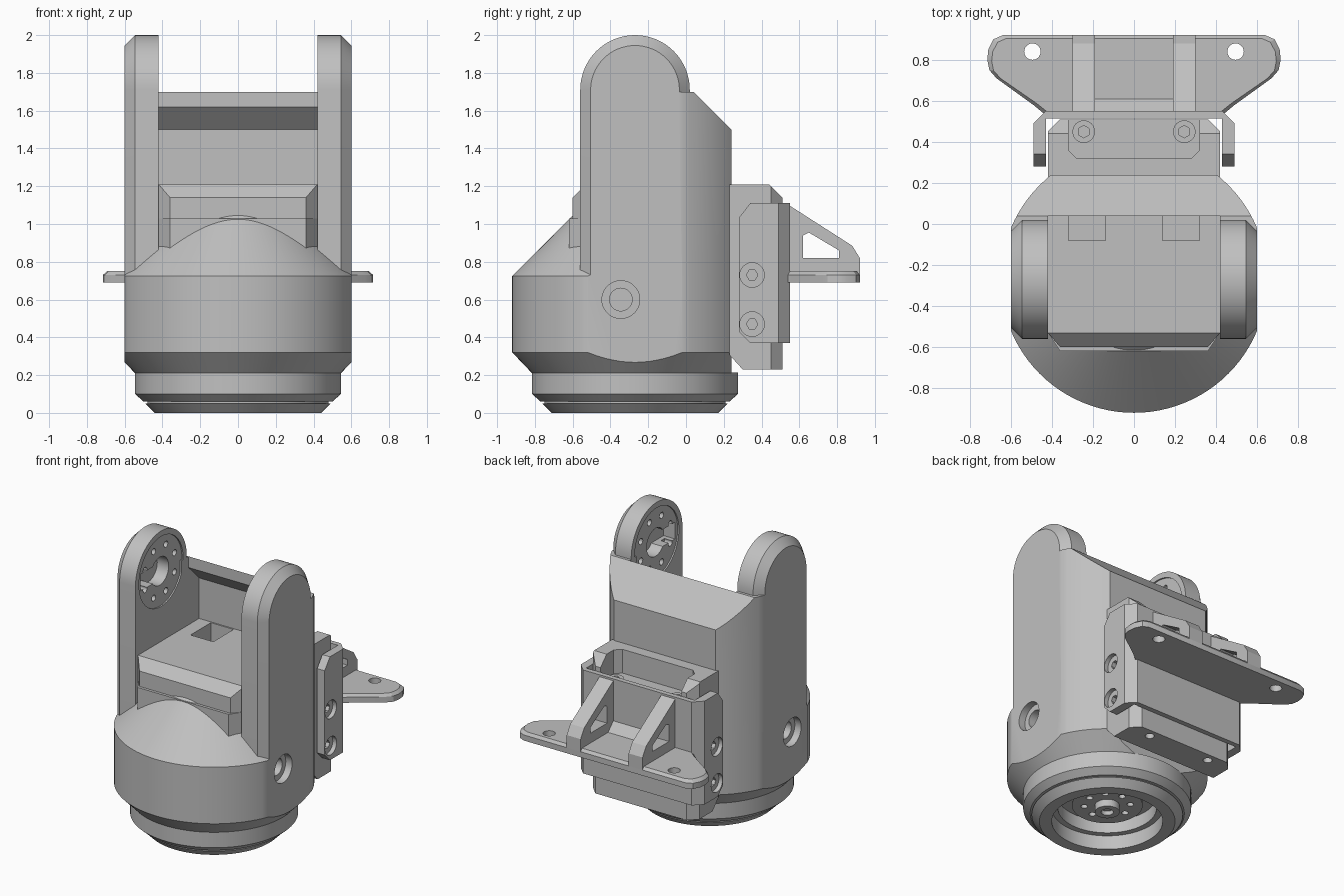
import bpy, bmesh, math
from mathutils import Matrix, Vector

cube = bpy.data.objects.get("Cube")
if cube:
    bpy.data.objects.remove(cube, do_unlink=True)

GREY = (0.53, 0.53, 0.53, 1.0)
mat = bpy.data.materials.new("plain grey")
mat.use_nodes = True
mat.diffuse_color = GREY
mat.node_tree.nodes["Principled BSDF"].inputs["Base Color"].default_value = GREY

AXIS_Y = -0.27   # centre line of the round parts
ARM_Z = 1.71     # pivot height of the arms
parts = []


def finish(name, bm):
    bmesh.ops.remove_doubles(bm, verts=bm.verts, dist=1e-5)
    bmesh.ops.recalc_face_normals(bm, faces=bm.faces)
    mesh = bpy.data.meshes.new(name)
    bm.to_mesh(mesh)
    bm.free()
    mesh.materials.append(mat)
    obj = bpy.data.objects.new(name, mesh)
    bpy.context.scene.collection.objects.link(obj)
    parts.append(obj)
    return obj


def loft(name, rings):
    """Skin rings of equal point count and cap both ends."""
    bm = bmesh.new()
    rows = [[bm.verts.new(p) for p in ring] for ring in rings]
    n = len(rows[0])
    for a, b in zip(rows, rows[1:]):
        for i in range(n):
            j = (i + 1) % n
            bm.faces.new((a[i], a[j], b[j], b[i]))
    bm.faces.new(rows[0])
    bm.faces.new(rows[-1])
    return finish(name, bm)


def plan(name, pts, lo, hi):
    return loft(name, [[(x, y, z) for x, y in pts] for z in (lo, hi)])


def side(name, pts, lo, hi):
    return loft(name, [[(x, y, z) for y, z in pts] for x in (lo, hi)])


def box(name, x, y, z):
    return plan(name, [(x[0], y[0]), (x[1], y[0]), (x[1], y[1]), (x[0], y[1])], *z)


def both(half):
    """Complete a right half outline with its mirror image."""
    return half + [(-x, y) for x, y in reversed(half)]


def revolve(name, profile, steps=96):
    bm = bmesh.new()
    vs = [bm.verts.new((r, AXIS_Y, z)) for r, z in profile]
    es = [bm.edges.new(pair) for pair in zip(vs, vs[1:])]
    bmesh.ops.spin(bm, geom=vs + es, cent=(0, AXIS_Y, 0), axis=(0, 0, 1),
                   angle=math.tau, steps=steps)
    return finish(name, bm)


def pins(name, centres, r, length, axis="z", seg=24):
    """Separate cylinders in one mesh, centred on the given points."""
    bm = bmesh.new()
    turn = Matrix.Rotation(math.pi / 2, 4, "Y") if axis == "x" else Matrix()
    for c in centres:
        bmesh.ops.create_cone(bm, cap_ends=True, segments=seg, radius1=r, radius2=r,
                              depth=length, matrix=Matrix.Translation(Vector(c)) @ turn)
    return finish(name, bm)


def apply(obj, mod):
    bpy.context.view_layer.objects.active = obj
    bpy.ops.object.modifier_apply(modifier=mod.name)


def trim(obj, cutter, op="DIFFERENCE"):
    mod = obj.modifiers.new("trim", "BOOLEAN")
    mod.operation, mod.solver, mod.object = op, "EXACT", cutter
    apply(obj, mod)
    parts.remove(cutter)
    bpy.data.objects.remove(cutter, do_unlink=True)


def mirror(obj):
    apply(obj, obj.modifiers.new("mirror", "MIRROR"))


# Hollow round foot with its bearing lip
revolve("base_ring", [(0, .215), (.545, .215), (.545, .1), (.5, .06), (.48, .06),
                      (.48, .05), (.49, .05), (.44, 0), (.36, 0), (.36, .1),
                      (.32, .1), (.32, .19), (0, .19)])
hub = revolve("base_hub", [(0, .195), (.23, .195), (.23, .12), (.08, .12),
                           (.08, .07), (.04, .07), (.04, .1), (0, .1)], 48)
ring = [(.15 * math.cos(k * math.pi / 4), AXIS_Y + .15 * math.sin(k * math.pi / 4), .12)
        for k in range(8)]
trim(hub, pins("cutter", ring, .022, .08))

# Drum housing with flat sides, conical front and screw pockets
housing = revolve("drum_housing", [(0, .21), (.545, .21), (.65, .32), (.65, .725),
                                   (.3, 1.075), (0, 1.075)])
trim(housing, box("cutter", (-.6, .6), (-1.2, .24), (.1, 1.3)), "INTERSECT")
for r, length in ((.1, .1), (.06, .3)):
    trim(housing, pins("cutter", [(s * .6, -.345, .6) for s in (-1, 1)], r, length, "x", 40))

# Rear wall with sloped top and undercut lip
wall = revolve("rear_wall", [(0, .725), (.65, .725), (.65, 1.75), (0, 1.75)])
trim(wall, side("cutter", [(-.04, .6), (.24, .6), (.24, 1.5), (.04, 1.7), (-.04, 1.7)],
                -.6, .6), "INTERSECT")
trim(wall, side("cutter", [(-.2, .95), (.16, .95), (.16, 1.5), (.04, 1.62),
                           (.04, 1.8), (-.2, 1.8)], -.42, .42))


# Upright arms with rounded tops, chamfered outside
def arm_ring(x, r):
    arc = [(x, AXIS_Y - r * math.cos(a), ARM_Z + r * math.sin(a))
           for a in (math.pi * k / 32 for k in range(33))]
    return [(x, AXIS_Y - r, .725)] + arc + [(x, AXIS_Y + r, .725)]


arms = loft("upright_arms", [arm_ring(.42, .29), arm_ring(.545, .29), arm_ring(.6, .235)])
trim(arms, pins("cutter", [(.42, AXIS_Y, ARM_Z)], .25, .02, "x", 48))
trim(arms, pins("cutter", [(.42, AXIS_Y, ARM_Z)], .1, .2, "x", 32))
trim(arms, box("cutter", (.4, .52), (-.49, AXIS_Y), (ARM_Z - .06, ARM_Z + .06)))
bolts = [(.42, AXIS_Y + .18 * math.cos(a), ARM_Z + .18 * math.sin(a))
         for a in ((k + .5) * math.pi / 4 for k in range(8))]
trim(arms, pins("cutter", bolts, .022, .14, "x", 16))
mirror(arms)


# Motor block between the arms
def block_plan(front, edge=.36):
    return both([(.42, .2), (.42, -.53), (edge, front)])


plan("motor_block_lower", block_plan(-.62), .75, 1.03)
tiers = ((1.03, -.6, .36), (1.14, -.6, .36), (1.21, -.53, .42))
block = loft("motor_block_upper",
             [[(x, y, z) for x, y in block_plan(f, e)] for z, f, e in tiers])
for s in (-1, 1):
    trim(block, box("cutter", sorted((s * .14, s * .32)), (-.08, .15), (1.08, 1.3)))

# Rear cradle with an open pocket on top
cradle = plan("rear_cradle", both([(.42, .23), (.42, .45), (.36, .51)]), .1, 1.3)
trim(cradle, side("cutter", [(.2, .34), (.3, .23), (.55, .23), (.55, 1.1),
                             (.44, 1.21), (.2, 1.21)], -.5, .5), "INTERSECT")
trim(cradle, plan("cutter", both([(.32, .6), (.32, .36), (.28, .32)]), 1.04, 1.3))
corners = [(s * .245, .45, z) for s in (-1, 1) for z in (.23, 1.04)]
trim(cradle, pins("cutter", corners, .03, .16))
cups = pins("cradle_screws", [(s * .245, .45, 1.05) for s in (-1, 1)], .055, .03)
trim(cups, pins("cutter", [(s * .245, .45, 1.05) for s in (-1, 1)], .03, .1, seg=6))

# U shaped clamp around the cradle
clamp = plan("rear_clamp", both([(.49, .28), (.49, .49), (.43, .55)])
             + [(-.43, .28), (-.43, .515), (.43, .515), (.43, .28)], .3, 1.2)
trim(clamp, side("cutter", [(.27, .44), (.34, .37), (.6, .37), (.6, 1.11),
                            (.34, 1.11), (.27, 1.02)], -.6, .6), "INTERSECT")
spots = [(s * .49, .35, z) for s in (-1, 1) for z in (.47, .73)]
trim(clamp, pins("cutter", spots, .065, .06, "x"))
trim(clamp, pins("cutter", spots, .03, .2, "x", 6))

# Mounting flange with ears
outline = both([(.43, .53), (.49, .58), (.67, .71), (.705, .75), (.715, .8),
                (.71, .85), (.685, .9), (.64, .92)])
inset = [(x * .97, .7 + (y - .7) * .93) for x, y in outline]
flange = loft("mounting_flange", [[(x, y, z) for x, y in pts]
                                  for pts, z in ((outline, .69), (outline, .73), (inset, .75))])
trim(flange, pins("cutter", [(s * .495, .84, .72) for s in (-1, 1)], .04, .2))

# Triangular ribs with windows
ribs = side("flange_ribs", [(.53, .74), (.53, 1.11), (.56, 1.09), (.88, .885),
                            (.92, .82), (.92, .73), (.56, .73)], .19, .3)
trim(ribs, side("cutter", [(.62, .82), (.62, .94), (.65, .955), (.81, .86),
                           (.81, .82)], .1, .4))
mirror(ribs)
side("rib_fillet", [(.54, .74), (.62, .74), (.54, .82)], -.2, .2)

bpy.ops.object.select_all(action="DESELECT")
for obj in parts:
    obj.select_set(True)
bpy.context.view_layer.objects.active = parts[0]
bpy.ops.object.shade_smooth_by_angle(angle=math.radians(25))
